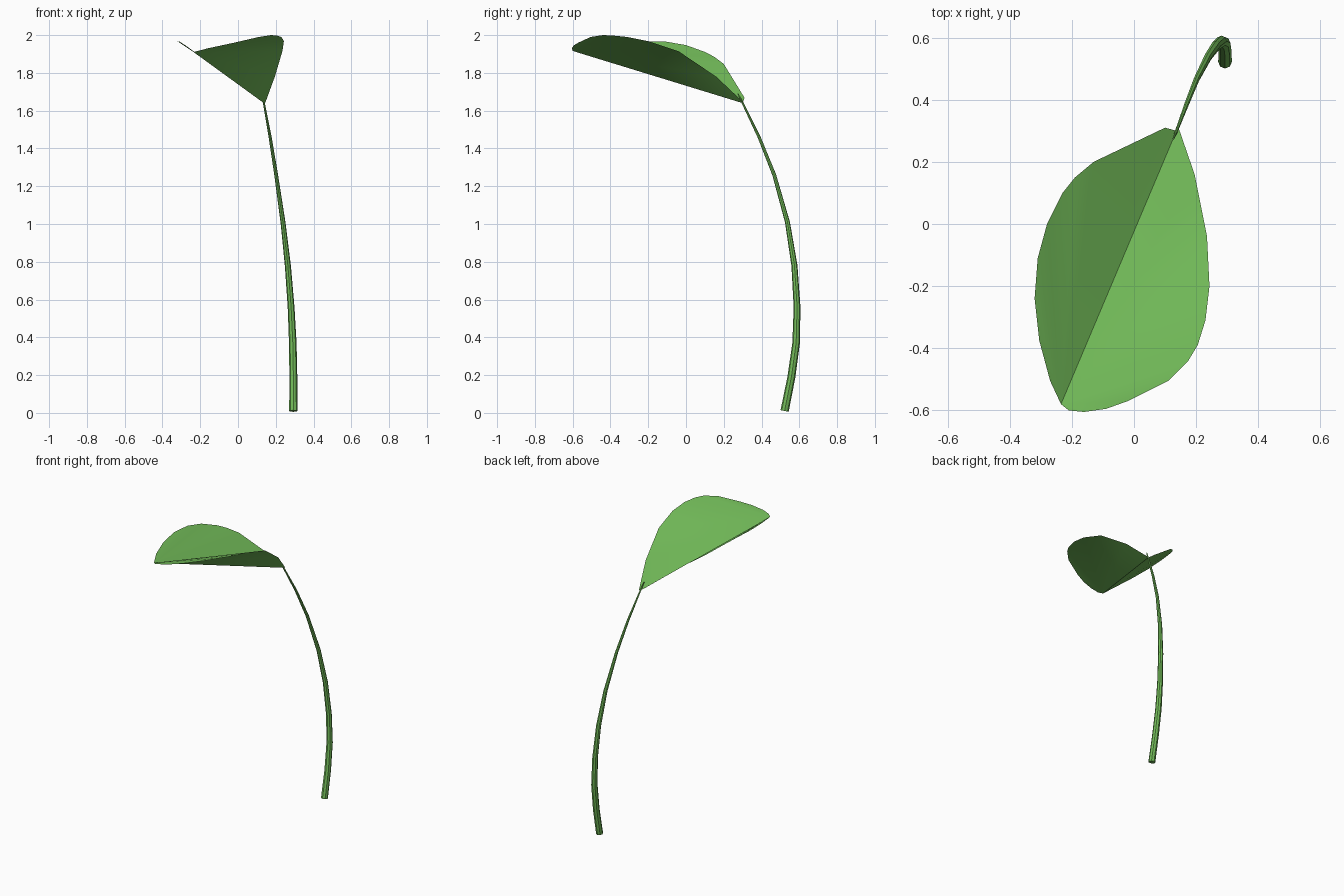
import bpy, bmesh, math

if "Cube" in bpy.data.objects:
    bpy.data.objects.remove(bpy.data.objects["Cube"])

green = bpy.data.materials.new("leaf_green")
green.diffuse_color = (0.17, 0.5, 0.1, 1)
green.use_nodes = True
green.node_tree.nodes["Principled BSDF"].inputs["Base Color"].default_value = green.diffuse_color


def finish(obj):
    obj.data.materials.append(green)
    bpy.ops.object.select_all(action='DESELECT')
    obj.select_set(True)
    bpy.context.view_layer.objects.active = obj
    if obj.type == 'CURVE':
        bpy.ops.object.convert(target='MESH')
    bpy.ops.object.shade_smooth_by_angle(angle=math.radians(35))


# Stem: tapered tube along a bent path (x, y, z, radius)
path = [(.293, .522, .01, .022), (.293, .558, .19, .021), (.290, .583, .37, .020),
        (.281, .588, .56, .018), (.264, .574, .78, .016), (.238, .537, 1.01, .013),
        (.202, .467, 1.26, .010), (.170, .387, 1.46, .008), (.137, .300, 1.64, .005),
        (.127, .275, 1.69, .003)]
curve = bpy.data.curves.new("stem", 'CURVE')
curve.dimensions = '3D'
curve.bevel_depth = 1
curve.bevel_resolution = 2
curve.use_fill_caps = True
spline = curve.splines.new('POLY')
spline.points.add(len(path) - 1)
for pt, (x, y, z, r) in zip(spline.points, path):
    pt.co = (x, y, z, 1)
    pt.radius = r
stem = bpy.data.objects.new("stem", curve)
bpy.context.collection.objects.link(stem)
finish(stem)

# Leaf blade: two curled halves fanned from the tip, folded on the midrib
tip = (-.235, -.58, 1.91)
base = (.137, .30, 1.64)
left = [(.10, .31, 1.668), (-.13, .20, 1.847), (-.19, .15, 1.885), (-.23, .10, 1.911),
        (-.28, 0, 1.947), (-.31, -.11, 1.966), (-.32, -.24, 1.968),
        (-.305, -.375, 1.957), (-.27, -.505, 1.935)]
right = [(.145, .305, 1.643), (.195, .16, 1.78), (.235, -.04, 1.915), (.243, -.20, 1.968),
         (.23, -.31, 1.99), (.205, -.39, 1.998), (.175, -.44, 2.0), (.11, -.505, 1.99),
         (-.02, -.57, 1.96), (-.09, -.595, 1.945), (-.16, -.605, 1.93), (-.21, -.60, 1.917)]
bm = bmesh.new()
t, b = bm.verts.new(tip), bm.verts.new(base)
for edge, flip in ((left, True), (right, False)):
    rim = [b] + [bm.verts.new(p) for p in edge]
    for p, q in zip(rim, rim[1:]):
        bm.faces.new((t, p, q) if flip else (t, q, p))
bm.normal_update()
if sum(f.normal.z for f in bm.faces) < 0:
    bmesh.ops.reverse_faces(bm, faces=bm.faces[:])
mesh = bpy.data.meshes.new("leaf_blade")
bm.to_mesh(mesh)
bm.free()
blade = bpy.data.objects.new("leaf_blade", mesh)
bpy.context.collection.objects.link(blade)
finish(blade)
